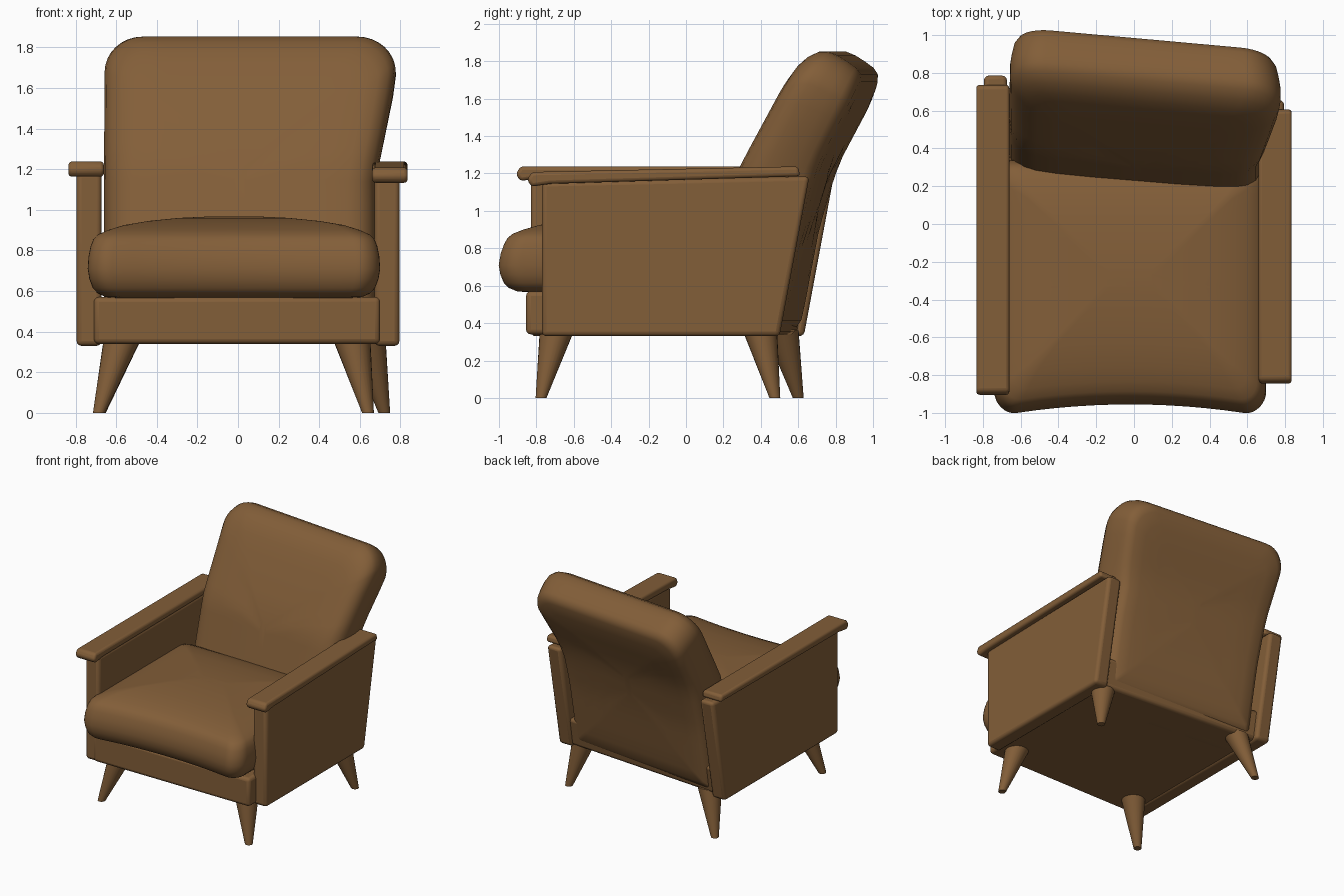
import bpy, bmesh, math
from mathutils import Vector

cube = bpy.data.objects.get("Cube")
if cube:
    bpy.data.objects.remove(cube, do_unlink=True)

COLOR = (0.225, 0.112, 0.04, 1)
brown = bpy.data.materials.new("warm_brown")
brown.use_nodes = True
brown.diffuse_color = COLOR
shader = brown.node_tree.nodes["Principled BSDF"]
shader.inputs["Base Color"].default_value = COLOR
shader.inputs["Roughness"].default_value = 0.8


def finish(name, bm, bevel=0, angle=40):
    """Turn a bmesh into a smooth shaded object with optional soft edges."""
    bmesh.ops.recalc_face_normals(bm, faces=bm.faces)
    mesh = bpy.data.meshes.new(name)
    bm.to_mesh(mesh)
    bm.free()
    mesh.materials.append(brown)
    obj = bpy.data.objects.new(name, mesh)
    bpy.context.collection.objects.link(obj)
    if bevel:
        mod = obj.modifiers.new("soft_edges", "BEVEL")
        mod.width, mod.segments = bevel, 3
    bpy.ops.object.select_all(action="DESELECT")
    obj.select_set(True)
    bpy.context.view_layer.objects.active = obj
    bpy.ops.object.shade_smooth_by_angle(angle=math.radians(angle))
    return obj


def prism(name, profile, x0, x1, bevel, skew=0):
    """Extrude a (y, z) profile from x0 to x1, with the rear end skewed."""
    bm = bmesh.new()
    ends = [[bm.verts.new((x, y - (skew * x if y > 0 else 0), z)) for y, z in profile]
            for x in (x0, x1)]
    n = len(profile)
    for end in ends:
        bm.faces.new(end)
    for i in range(n):
        j = (i + 1) % n
        bm.faces.new((ends[0][i], ends[0][j], ends[1][j], ends[1][i]))
    return finish(name, bm, bevel)


def rounded_rect(a, b, r_high, r_low, corner=8, side=12):
    """Outline of a rectangle with separate upper and lower corner radii."""
    pts = []
    for k, (sx, sy) in enumerate(((1, 1), (-1, 1), (-1, -1), (1, -1))):
        r = r_high if sy > 0 else r_low
        for i in range(corner + 1):
            t = math.pi / 2 * (k + i / corner)
            pts.append(Vector((sx * (a - r) + r * math.cos(t), sy * (b - r) + r * math.sin(t))))
    out = []
    for i, p in enumerate(pts):
        out.append(p)
        if i % (corner + 1) == corner:
            q = pts[(i + 1) % len(pts)]
            out += [p.lerp(q, s / side) for s in range(1, side)]
    return out


def cushion(name, a, b, r_high, r_low, rings, place):
    """Loft inset rounded rectangles (inset, depth) and place each point."""
    bm = bmesh.new()
    loops = []
    for inset, d in rings:
        radii = [min(max(r - inset * 0.4, 0.02), a - inset) for r in (r_high, r_low)]
        outline = rounded_rect(a - inset, b - inset, *radii)
        loops.append([bm.verts.new(place(p.x, p.y, d)) for p in outline])
    n = len(loops[0])
    for lo, hi in zip(loops, loops[1:]):
        for i in range(n):
            j = (i + 1) % n
            bm.faces.new((lo[i], lo[j], hi[j], hi[i]))
    bm.faces.new(loops[0])
    bm.faces.new(loops[-1])
    return finish(name, bm, angle=50)


# Seat cushion: boxy padded slab with a crowned top and slightly hollow front
def place_seat(u, v, z):
    dip = 0.045 * (1 - (u / 0.6) ** 2) if v < 0 else 0
    lean = max(0, z - 0.72) * 0.12 if v < 0 else 0
    return (u - 0.02, v - 0.33 + max(dip, -0.005) + lean, z)


cushion("seat_cushion", 0.72, 0.67, 0.1, 0.12,
        [(0.2, 0.56), (0.09, 0.57), (0.05, 0.588), (0.025, 0.615), (0.008, 0.66), (0, 0.71),
         (0.004, 0.77), (0.014, 0.82), (0.028, 0.855), (0.05, 0.877), (0.1, 0.9),
         (0.18, 0.925), (0.3, 0.945), (0.45, 0.96), (0.6, 0.967)], place_seat)


# Backrest: leaning padded slab, wider at the top, set slightly askew
def place_back(u, v, t):
    z = v + 1.1
    rise = max(0, min(1, (z - 1.15) / 0.5))
    x = u * (1 + 0.07 * rise) + 0.01 + 0.05 * rise
    front = 0.325 + (0.56 if z > 1.24 else 0.28) * (z - 1.24)
    back = 0.56 + 0.19 * (z - 0.34) + 0.1 * max(0, z - 0.9) + 0.14 * max(0, z - 1.3)
    sag = 0.15 * max(0, t - 0.35) * rise
    return (x, front + (back - front) * t - 0.09 * x, z - sag)


cushion("backrest", 0.67, 0.76, 0.175, 0.04,
        [(0.64, 0), (0.45, 0), (0.25, 0.01), (0.14, 0.03), (0.08, 0.07), (0.035, 0.15),
         (0.008, 0.28), (0, 0.4), (0, 0.55), (0.008, 0.7), (0.02, 0.85),
         (0.04, 0.94), (0.075, 0.98), (0.16, 1), (0.3, 1.01), (0.45, 1.015), (0.64, 1.02)],
        place_back)

# Base frame with the front rail
prism("seat_base", [(-0.855, 0.34), (0.54, 0.34), (0.58, 0.57), (-0.855, 0.57)],
      -0.71, 0.7, 0.025, 0.075)

# Arms: side panel below an overhanging rounded rest
for side, name, dy, tilt in ((1, "left", 0, 0.03), (-1, "right", 0.13, 0)):
    front = -0.77 if side > 0 else -0.83
    prism(name + "_arm_panel",
          [(front, 0.33), (0.5 + dy, 0.33), (0.66 + dy, 1.185), (front, 1.185 - tilt)],
          side * 0.672, side * 0.795, 0.025)
    nose = front - 0.055
    top = 1.238
    prism(name + "_arm_rest",
          [(nose, 1.16 - tilt), (nose - 0.025, 1.195 - tilt), (nose, top - tilt),
           (0.6 + dy, top), (0.61 + dy, 1.185), (nose + 0.1, 1.175 - tilt)],
          side * 0.66, side * 0.835, 0.018)

# Splayed tapered legs: foot and top centres
LEGS = {
    "front_left_leg": ((0.64, -0.775), (0.56, -0.69)),
    "front_right_leg": ((-0.685, -0.775), (-0.57, -0.69)),
    "back_left_leg": ((0.72, 0.475), (0.635, 0.395)),
    "back_right_leg": ((-0.68, 0.6), (-0.57, 0.51)),
}
for name, (foot, top) in LEGS.items():
    bm = bmesh.new()
    bmesh.ops.create_cone(bm, cap_ends=True, segments=24, radius1=0.029, radius2=0.092, depth=0.36)
    for v in bm.verts:
        v.co.z += 0.18
        t = v.co.z / 0.36
        v.co.x += foot[0] + (top[0] - foot[0]) * t
        v.co.y += foot[1] + (top[1] - foot[1]) * t
    finish(name, bm)
